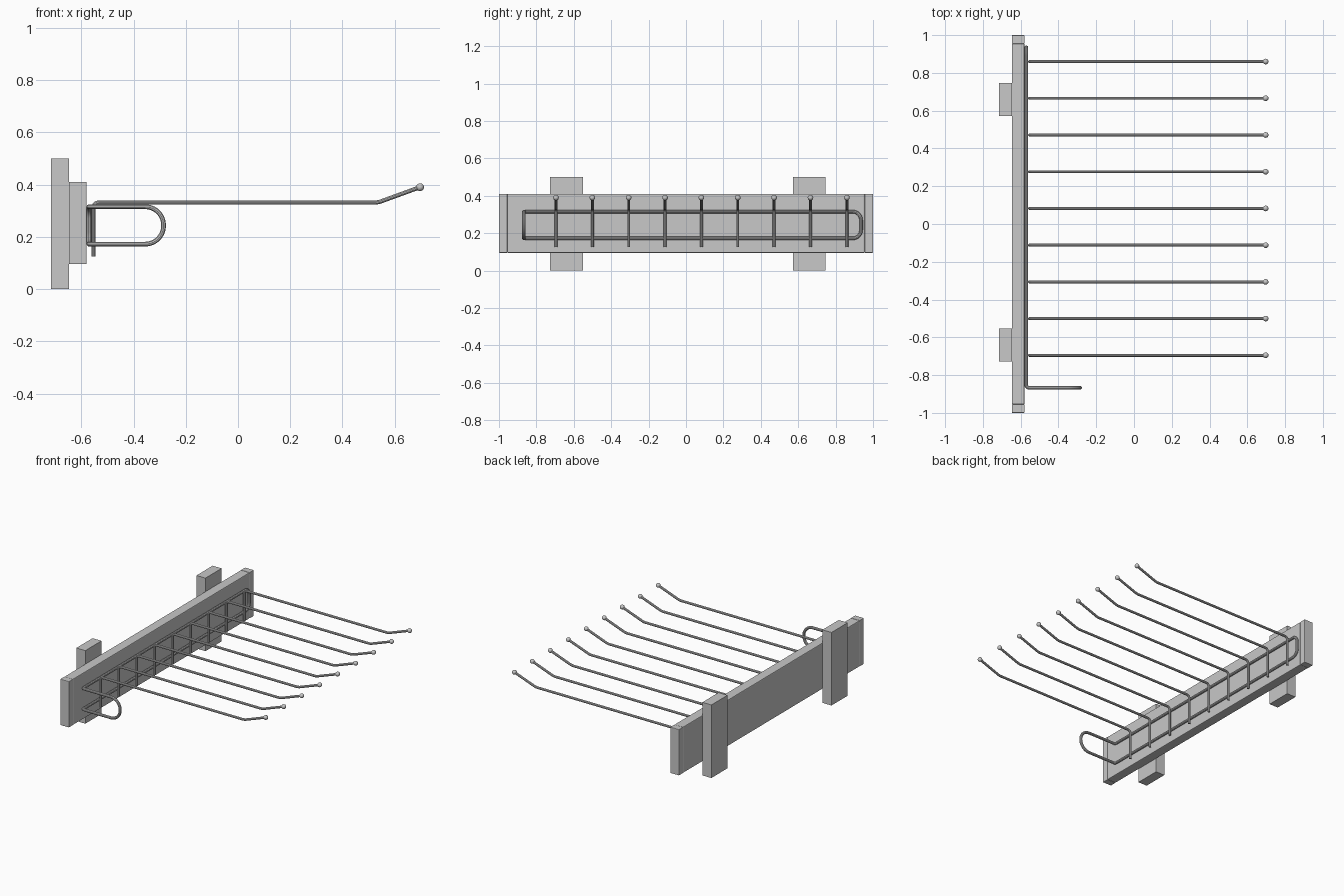
import bpy
from mathutils import Vector

cube = bpy.data.objects.get("Cube")
if cube:
    bpy.data.objects.remove(cube, do_unlink=True)

# One plain grey for the whole model
COLOUR = (0.58, 0.58, 0.58, 1)
grey = bpy.data.materials.new("plain grey")
grey.use_nodes = True
grey.diffuse_color = COLOUR
grey.node_tree.nodes["Principled BSDF"].inputs["Base Color"].default_value = COLOUR


def box(name, low, high, bevel=0):
    low, high = Vector(low), Vector(high)
    bpy.ops.mesh.primitive_cube_add(size=1, location=(low + high) / 2)
    ob = bpy.context.object
    ob.name = name
    ob.scale = high - low
    bpy.ops.object.transform_apply(location=False, rotation=False, scale=True)
    ob.data.materials.append(grey)
    if bevel:
        mod = ob.modifiers.new("soft edges", "BEVEL")
        mod.width = bevel
        mod.segments = 2


def fillet(before, corner, after, radius, steps=10):
    """Points of a rounded right-angled corner."""
    a = (before - corner).normalized()
    b = (after - corner).normalized()
    centre = corner + (a + b) * radius
    return [centre + (-b).slerp(-a, i / steps) * radius for i in range(steps + 1)]


def wire(name, points, thickness, closed=False):
    """Round rod through the points, turned into a smooth mesh."""
    curve = bpy.data.curves.new(name, "CURVE")
    curve.dimensions = "3D"
    curve.bevel_depth = thickness
    curve.bevel_resolution = 3
    curve.use_fill_caps = True
    spline = curve.splines.new("POLY")
    spline.points.add(len(points) - 1)
    for target, p in zip(spline.points, points):
        target.co = (*p, 1)
    spline.use_cyclic_u = closed
    ob = bpy.data.objects.new(name, curve)
    bpy.context.collection.objects.link(ob)
    bpy.ops.object.select_all(action="DESELECT")
    ob.select_set(True)
    bpy.context.view_layer.objects.active = ob
    bpy.ops.object.convert(target="MESH")
    ob = bpy.context.object
    ob.data.materials.clear()
    ob.data.materials.append(grey)
    bpy.ops.object.shade_smooth_by_angle()


# Long board with end caps
BACK, FACE, BOTTOM, TOP = -0.647, -0.58, 0.095, 0.41
box("board", (BACK, -0.955, BOTTOM), (FACE, 0.955, TOP), 0.005)
for side, y in (("front", -1), ("back", 0.955)):
    box(side + "_end_cap", (BACK, y, BOTTOM), (FACE, y + 0.045, TOP), 0.003)

# Wall blocks behind the board
for side, y in (("front", -0.727), ("back", 0.572)):
    box(side + "_wall_block", (-0.715, y, 0), (BACK, y + 0.175, 0.5))

# Closed wire loop: two rails, bent outward into a U at the front
corners = [((-0.57, -0.867, 0.315), 0.015), ((-0.57, 0.936, 0.315), 0.045),
           ((-0.57, 0.936, 0.172), 0.045), ((-0.57, -0.867, 0.172), 0.015),
           ((-0.285, -0.867, 0.172), 0.07), ((-0.285, -0.867, 0.315), 0.07)]
loop = []
for i, (point, radius) in enumerate(corners):
    before, after = corners[i - 1][0], corners[(i + 1) % len(corners)][0]
    loop += fillet(Vector(before), Vector(point), Vector(after), radius)
wire("rail_loop", loop, 0.0095, closed=True)

# Row of hooks with ball tips
for i in range(9):
    y = 0.86 - i * 0.1944
    foot, bend = Vector((-0.553, y, 0.125)), Vector((-0.553, y, 0.331))
    knee, tip = Vector((0.535, y, 0.331)), Vector((0.697, y, 0.39))
    path = [foot] + fillet(foot, bend, knee, 0.02, 6)
    path += [knee - Vector((0.008, 0, 0)), knee + (tip - knee) * 0.05, tip]
    wire(f"hook_{i + 1}", path, 0.008)
    bpy.ops.mesh.primitive_uv_sphere_add(segments=16, ring_count=10, radius=0.015, location=tip)
    ball = bpy.context.object
    ball.name = f"hook_tip_{i + 1}"
    ball.data.materials.append(grey)
    bpy.ops.object.shade_smooth()
